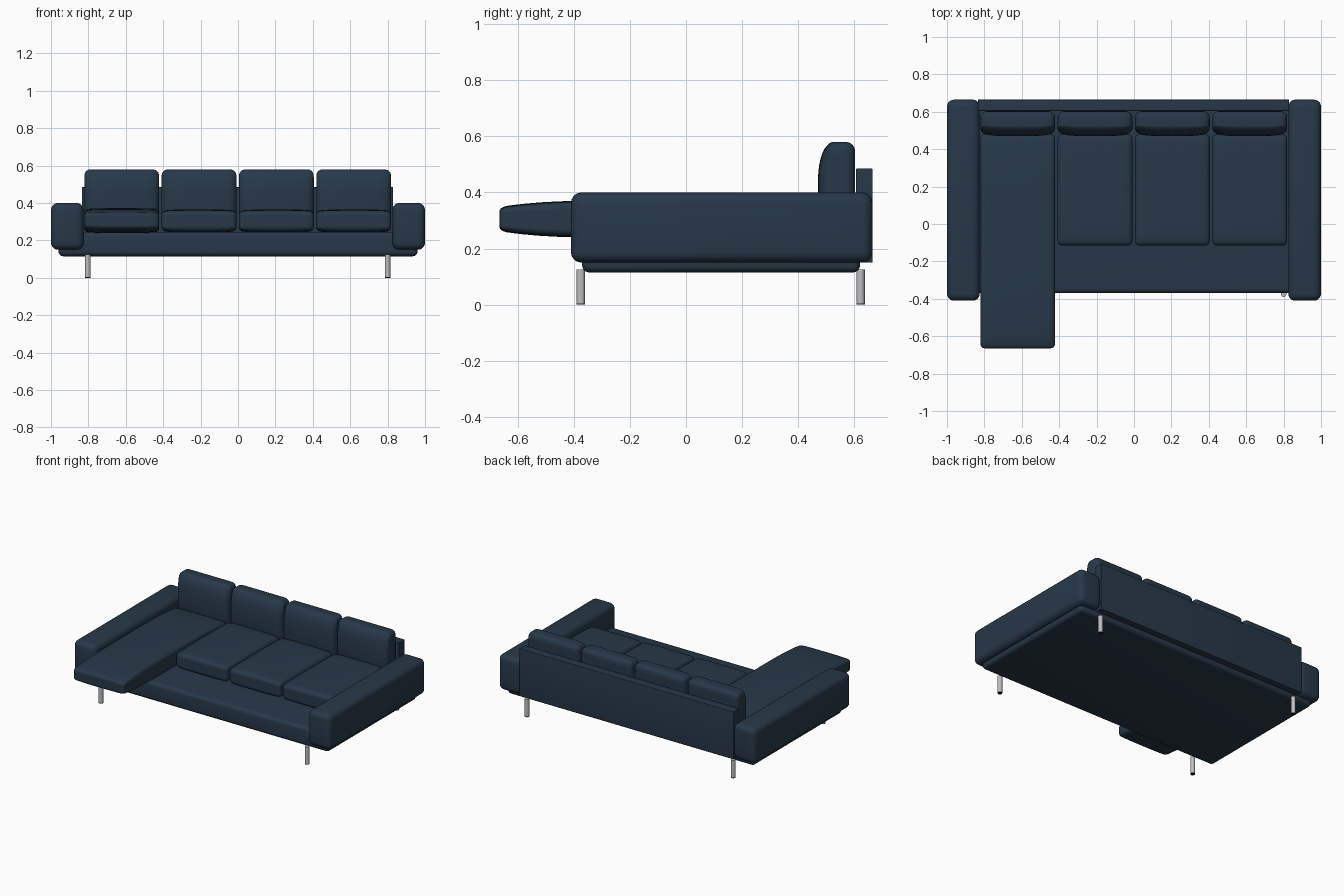
import bpy, bmesh, math
from mathutils import Vector

cube = bpy.data.objects.get("Cube")
if cube:
    bpy.data.objects.remove(cube, do_unlink=True)


def material(name, rgb, metallic=0.0):
    m = bpy.data.materials.new(name)
    m.use_nodes = True
    m.diffuse_color = (*rgb, 1)
    bsdf = m.node_tree.nodes["Principled BSDF"]
    bsdf.inputs["Base Color"].default_value = (*rgb, 1)
    bsdf.inputs["Roughness"].default_value = 0.7
    return m


NAVY = material("navy fabric", (0.020, 0.040, 0.066))
STEEL = material("brushed steel", (0.50, 0.52, 0.54))
BLACK = material("black rubber", (0.01, 0.01, 0.01))


def finish(name, bm, mat, angle=40):
    bmesh.ops.recalc_face_normals(bm, faces=bm.faces)
    mesh = bpy.data.meshes.new(name)
    bm.to_mesh(mesh)
    bm.free()
    mesh.materials.append(mat)
    ob = bpy.data.objects.new(name, mesh)
    bpy.context.collection.objects.link(ob)
    bpy.ops.object.select_all(action='DESELECT')
    ob.select_set(True)
    bpy.context.view_layer.objects.active = ob
    bpy.ops.object.shade_smooth_by_angle(angle=math.radians(angle))
    return ob


def rounded_box(name, lo, hi, radius):
    """Box between two corners with rounded edges."""
    lo, hi = Vector(lo), Vector(hi)
    bm = bmesh.new()
    bmesh.ops.create_cube(bm, size=1)
    for v in bm.verts:
        v.co = (lo + hi) / 2 + v.co * (hi - lo)
    bmesh.ops.bevel(bm, geom=bm.edges[:], offset=radius, segments=5,
                    profile=0.5, affect='EDGES')
    return finish(name, bm, NAVY)


def cushion(name, lo, hi, radius, shape):
    """Soft rounded box; shape(unit, point) squeezes it into a pillow."""
    lo, hi = Vector(lo), Vector(hi)
    mid, half = (lo + hi) / 2, (hi - lo) / 2
    inner = half - Vector((radius,) * 3)
    bm = bmesh.new()
    bmesh.ops.create_cube(bm, size=2)
    bmesh.ops.subdivide_edges(bm, edges=bm.edges[:], cuts=19, use_grid_fill=True)
    for v in bm.verts:
        # Rows crowd towards the edges, where the rounding is
        p = Vector([math.copysign(1 - (1 - min(abs(c), 1)) ** 2, c) * h
                    for c, h in zip(v.co, half)])
        core = Vector([max(-i, min(i, c)) for c, i in zip(p, inner)])
        p = core + (p - core).normalized() * radius
        unit = Vector([c / h for c, h in zip(p, half)])
        v.co = mid + shape(unit, p)
    return finish(name, bm, NAVY, 60)


def seat_shape(u, p):
    p.z *= 1 - 0.10 * abs(u.x) ** 4 - 0.14 * abs(u.y) ** 6
    return p


def chaise_shape(u, p):
    p.z *= 1 - 0.08 * abs(u.x) ** 4 - 0.36 * abs(u.y) ** 4
    return p


def back_shape(u, p):
    # Only the front swells; the rear stays flat against the backrest
    if p.y < 0:
        p.y *= 1 - 0.55 * abs(u.z) ** 3 - 0.25 * abs(u.x) ** 4
    return p


# Frame
rounded_box("base", (-0.96, -0.37, 0.115), (0.96, 0.62, 0.245), 0.025)
rounded_box("backrest", (-0.835, 0.605, 0.15), (0.83, 0.665, 0.485), 0.004)
for side, sx in (("left", 1), ("right", -1)):
    xs = sorted((sx * 0.825, sx * 1.0))
    rounded_box(side + "_arm", (xs[0], -0.41, 0.15), (xs[1], 0.665, 0.40), 0.038)

# Cushions, from the chaise on the right to the left arm
for i in range(4):
    x = -0.622 + 0.4135 * i
    x0, x1 = x - 0.2, x + 0.2
    cushion(f"back_cushion_{i + 1}", (x0, 0.47, 0.25), (x1, 0.603, 0.58),
            0.035, back_shape)
    if i == 0:
        cushion("chaise_cushion", (x0, -0.665, 0.238), (x1, 0.48, 0.372),
                0.025, chaise_shape)
    else:
        cushion(f"seat_cushion_{i + 1}", (x0, -0.115, 0.243), (x1, 0.48, 0.365),
                0.025, seat_shape)


def cylinder(name, x, y, z0, z1, radius, mat):
    bm = bmesh.new()
    bmesh.ops.create_cone(bm, cap_ends=True, segments=24, radius1=radius,
                          radius2=radius, depth=z1 - z0)
    bmesh.ops.translate(bm, verts=bm.verts, vec=(x, y, (z0 + z1) / 2))
    finish(name, bm, mat)


# Legs with rubber feet
for side, x in (("left", 0.8), ("right", -0.803)):
    for end, y in (("front", -0.375), ("back", 0.622)):
        cylinder(f"{end}_{side}_leg", x, y, 0.005, 0.125, 0.015, STEEL)
        cylinder(f"{end}_{side}_foot", x, y, 0, 0.005, 0.015, BLACK)
